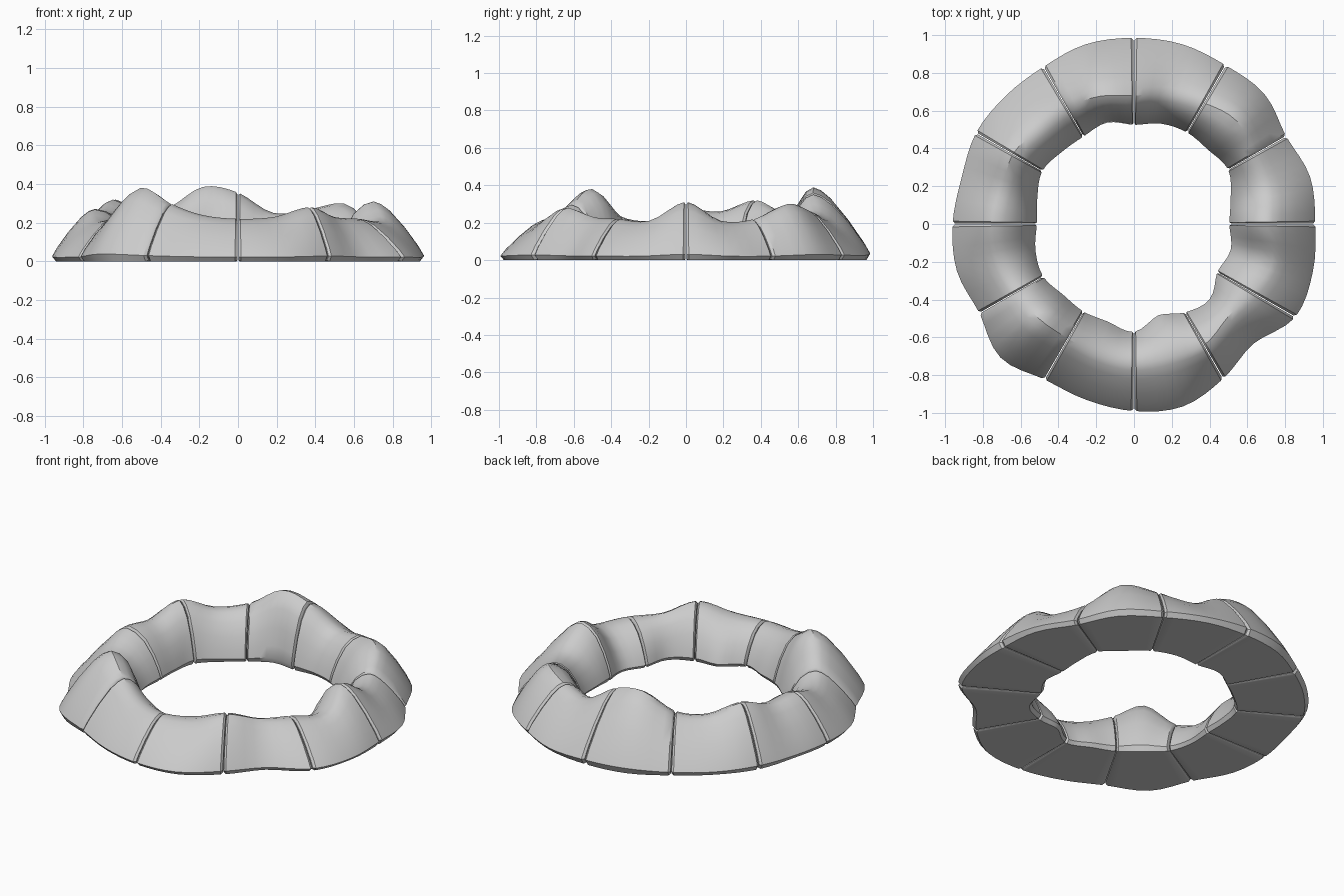
import bpy, bmesh
from math import sin, cos, radians, floor

if "Cube" in bpy.data.objects:
    bpy.data.objects.remove(bpy.data.objects["Cube"])

# Ring shape every 15 degrees from +x: outer radius, inner radius, crest radius, crest height
RING = [
    (.96, .505, .70, .31), (.965, .53, .72, .21), (.93, .575, .73, .22),
    (.975, .555, .77, .30), (.97, .56, .74, .27), (.985, .55, .71, .25),
    (.985, .525, .68, .355), (.985, .555, .70, .385), (.96, .535, .71, .28),
    (.96, .54, .71, .26), (.965, .56, .74, .32), (.945, .53, .72, .26),
    (.96, .515, .74, .27), (.97, .54, .74, .21), (.945, .555, .72, .24),
    (1.0, .53, .71, .38), (.95, .535, .70, .30), (.965, .535, .72, .24),
    (.99, .57, .74, .22), (1.0, .50, .73, .23), (.945, .54, .74, .28),
    (.895, .565, .70, .23), (.985, .51, .72, .22), (.98, .53, .76, .21),
]
# Cross-section fractions: (distance towards crest, share of height)
OUTER = [(0, .10), (.11, .26), (.38, .57), (.68, .85), (.86, .96)]
INNER = [(.25, .95), (.52, .80), (.76, .53), (.92, .27), (1, .09)]


def sample(deg):
    """Smooth periodic interpolation of the ring table."""
    f = deg / 15
    i = floor(f)
    t = f - i
    rows = [RING[(i + k) % 24] for k in (-1, 0, 1, 2)]
    return [b + .5 * t * (c - a + t * (2*a - 5*b + 4*c - d + t * (3*(b - c) + d - a)))
            for a, b, c, d in zip(*rows)]


def section(deg, inset):
    """Closed rock profile at one angle; inset softens the block ends."""
    ro, ri, rc, h = sample(deg)
    ro, ri, h = ro - inset, ri + inset, h - inset
    pts = [(ro - .02, inset * .5)]
    pts += [(ro + (rc - ro) * u, h * z) for u, z in OUTER]
    pts += [(rc, h)]
    pts += [(rc + (ri - rc) * u, h * z) for u, z in INNER]
    pts += [(ri + .015, inset * .5)]
    a = radians(deg)
    return [(r * cos(a), r * sin(a), z) for r, z in pts]


def rock(index):
    start = index * 30
    stations = [(.15, .012), (.9, 0)] + [(3.75 * k, 0) for k in range(1, 8)]
    stations += [(29.1, 0), (29.85, .012)]
    bm = bmesh.new()
    rings = [[bm.verts.new(p) for p in section(start + d, s)] for d, s in stations]
    n = len(rings[0])
    for a, b in zip(rings, rings[1:]):
        for j in range(n):
            bm.faces.new((a[j], a[(j + 1) % n], b[(j + 1) % n], b[j]))
    bm.faces.new(rings[0])
    bm.faces.new(rings[-1][::-1])
    bmesh.ops.recalc_face_normals(bm, faces=bm.faces)
    name = f"rock_{index + 1:02d}"
    mesh = bpy.data.meshes.new(name)
    bm.to_mesh(mesh)
    bm.free()
    obj = bpy.data.objects.new(name, mesh)
    bpy.context.collection.objects.link(obj)
    return obj


# Twelve boulders forming the ring
rocks = [rock(i) for i in range(12)]
for obj in rocks:
    obj.select_set(True)
bpy.context.view_layer.objects.active = rocks[0]
bpy.ops.object.shade_smooth_by_angle(angle=radians(35))
